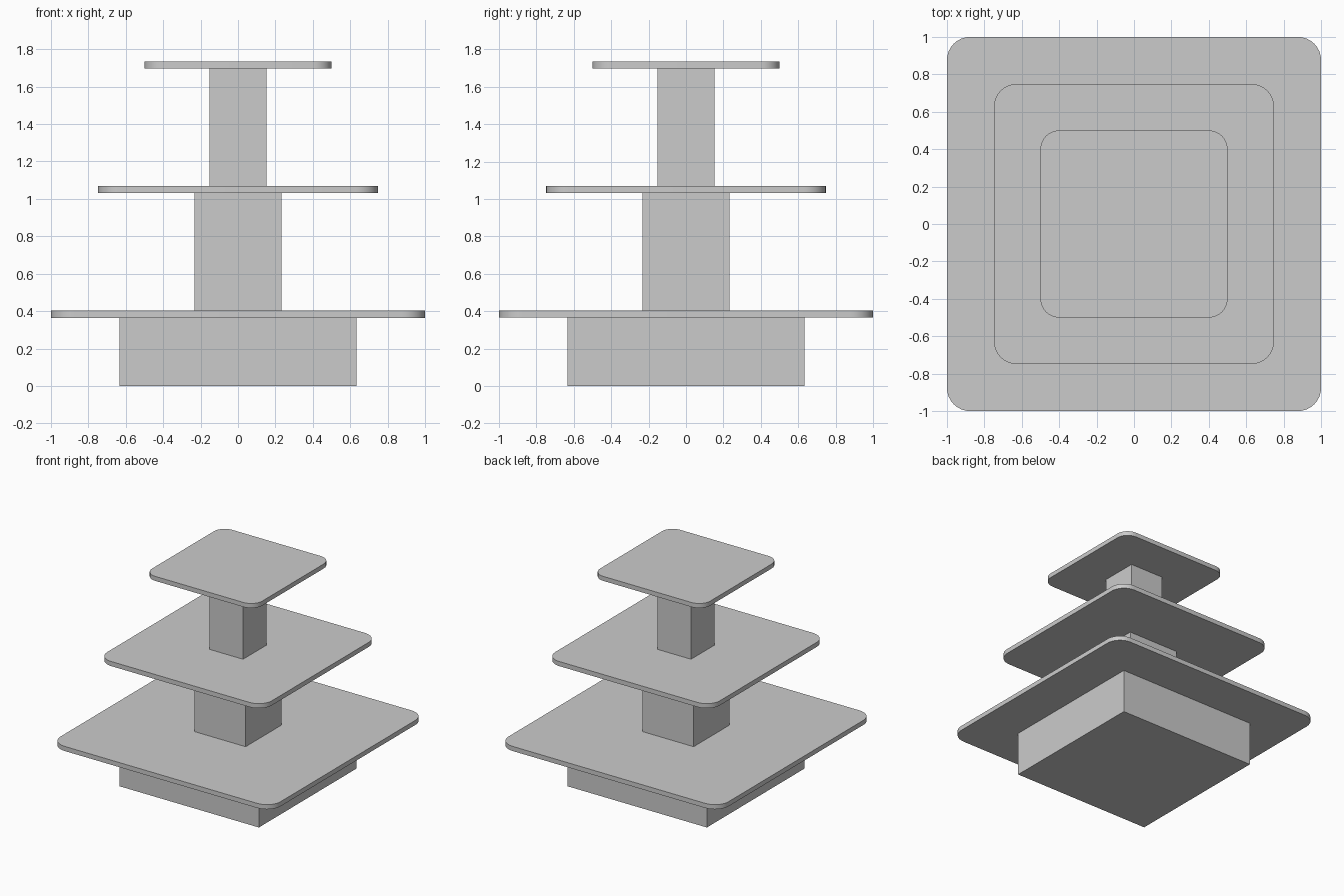
import bpy, bmesh, math

if "Cube" in bpy.data.objects:
    bpy.data.objects.remove(bpy.data.objects["Cube"])


def rounded_slab(name, half, z0, z1, radius=0.0, segments=8):
    """Square slab from z0 to z1, optionally with rounded vertical corners."""
    if radius:
        c = half - radius
        outline = []
        for q, (sx, sy) in enumerate(((1, 1), (-1, 1), (-1, -1), (1, -1))):
            for i in range(segments + 1):
                a = math.pi / 2 * (q + i / segments)
                outline.append((sx * c + radius * math.cos(a),
                                sy * c + radius * math.sin(a)))
    else:
        outline = [(half, half), (-half, half), (-half, -half), (half, -half)]

    bm = bmesh.new()
    face = bm.faces.new([bm.verts.new((x, y, z0)) for x, y in outline])
    ext = bmesh.ops.extrude_face_region(bm, geom=[face], use_keep_orig=True)
    top = [v for v in ext["geom"] if isinstance(v, bmesh.types.BMVert)]
    bmesh.ops.translate(bm, verts=top, vec=(0, 0, z1 - z0))
    bmesh.ops.recalc_face_normals(bm, faces=bm.faces)
    mesh = bpy.data.meshes.new(name)
    bm.to_mesh(mesh)
    bm.free()
    obj = bpy.data.objects.new(name, mesh)
    bpy.context.collection.objects.link(obj)

    # Smooth the rounded corners, keep the rims sharp
    if radius:
        bpy.ops.object.select_all(action='DESELECT')
        obj.select_set(True)
        bpy.context.view_layer.objects.active = obj
        bpy.ops.object.shade_smooth_by_angle(angle=math.radians(30))
    return obj


# Supports: plinth and two columns
rounded_slab("base_plinth", 0.633, 0.0, 0.365)
rounded_slab("lower_column", 0.232, 0.403, 1.032)
rounded_slab("upper_column", 0.153, 1.07, 1.698)

# Shelves with rounded corners
rounded_slab("bottom_shelf", 1.0, 0.365, 0.403, 0.125)
rounded_slab("middle_shelf", 0.748, 1.032, 1.07, 0.12)
rounded_slab("top_shelf", 0.5, 1.698, 1.735, 0.1)
